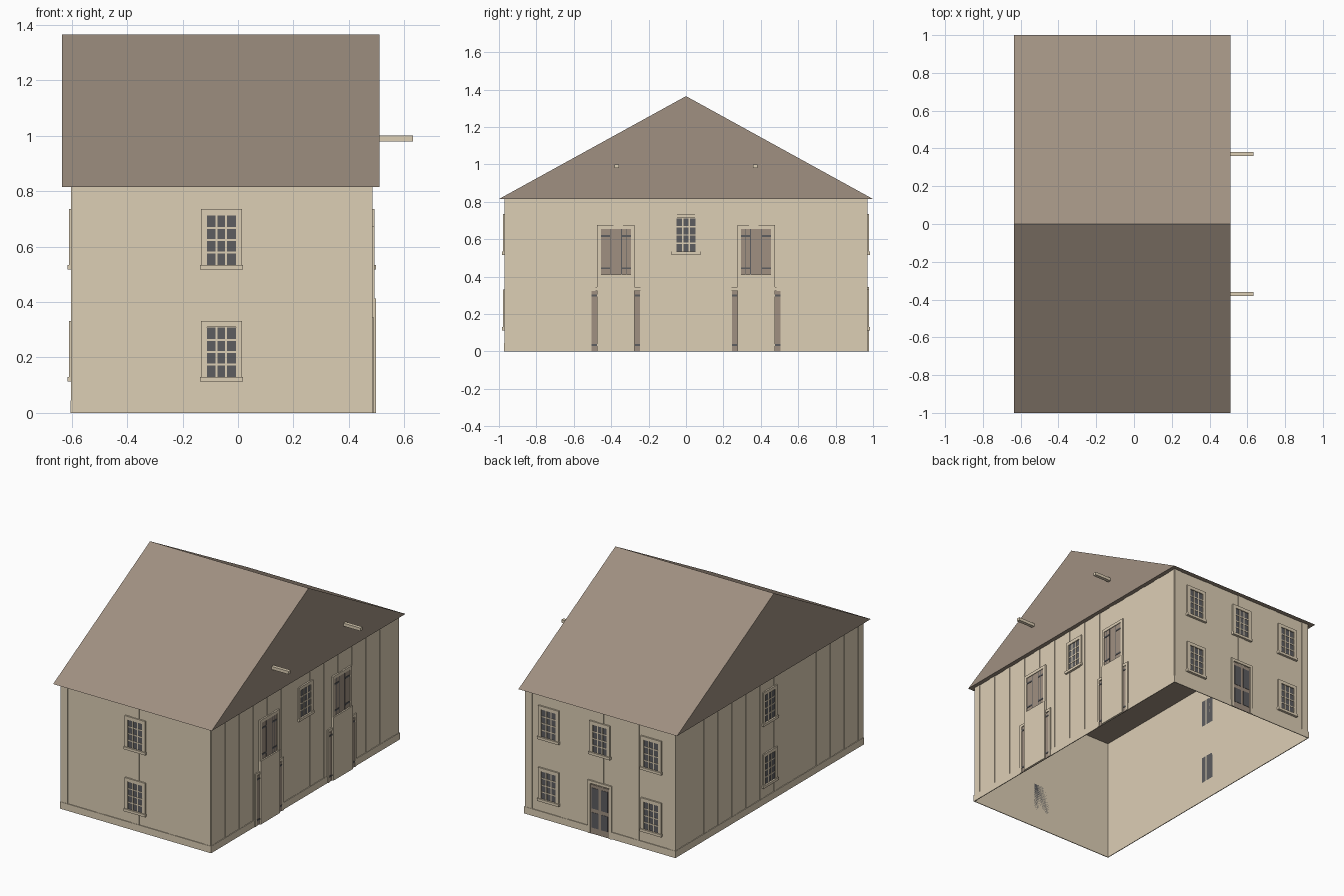
import bpy
import bmesh
from mathutils import Matrix

cube = bpy.data.objects.get("Cube")
if cube:
    bpy.data.objects.remove(cube, do_unlink=True)


def material(name, rgb):
    m = bpy.data.materials.new(name)
    m.use_nodes = True
    m.diffuse_color = (*rgb, 1)
    m.node_tree.nodes["Principled BSDF"].inputs["Base Color"].default_value = (*rgb, 1)
    return m


CREAM = material("cream timber", (0.72, 0.62, 0.46))
BROWN = material("brown boards", (0.35, 0.28, 0.22))
GREY = material("dark grey", (0.11, 0.11, 0.115))

X0, X1, Y, EAVE, RIDGE = -0.60, 0.482, 0.968, 0.815, 1.365


def finish(name, bm, mat):
    me = bpy.data.meshes.new(name)
    bm.to_mesh(me)
    bm.free()
    me.materials.append(mat)
    ob = bpy.data.objects.new(name, me)
    bpy.context.collection.objects.link(ob)
    return ob


def add_box(bm, lo, hi):
    size = [b - a for a, b in zip(lo, hi)]
    mid = [(a + b) / 2 for a, b in zip(lo, hi)]
    return bmesh.ops.create_cube(bm, size=1, matrix=Matrix.Translation(mid) @ Matrix.Diagonal((*size, 1)))


def on_wall(wall, name, mat, boxes):
    """Boxes are (u0, u1, z0, z1, depth) standing out from one wall."""
    bm = bmesh.new()
    for u0, u1, z0, z1, d in boxes:
        base, sign = {"front": (-Y, -1), "back": (Y, 1), "left": (X1, 1), "right": (X0, -1)}[wall]
        n0, n1 = sorted((base, base + sign * d))
        if wall in ("front", "back"):
            add_box(bm, (u0, n0, z0), (u1, n1, z1))
        else:
            add_box(bm, (n0, u0, z0), (n1, u1, z1))
    return finish(f"{wall}_{name}", bm, mat)


# Open-bottomed wall shell
bm = bmesh.new()
add_box(bm, (X0, -Y, 0), (X1, Y, EAVE))
bm.normal_update()
bmesh.ops.delete(bm, geom=[f for f in bm.faces if abs(f.normal.z) > 0.5], context="FACES_ONLY")
finish("walls", bm, CREAM)

# Gabled roof prism
bm = bmesh.new()
ends = [[bm.verts.new((x, y, z)) for y, z in ((-1, EAVE), (1, EAVE), (0, RIDGE))]
        for x in (-0.635, 0.51)]
for end in ends:
    bm.faces.new(end)
for i in range(3):
    j = (i + 1) % 3
    bm.faces.new((ends[0][i], ends[0][j], ends[1][j], ends[1][i]))
bmesh.ops.recalc_face_normals(bm, faces=bm.faces)
finish("roof", bm, BROWN)

# Hoist beams through the gable
for y, side in ((-0.37, "near"), (0.37, "far")):
    bm = bmesh.new()
    add_box(bm, (0.48, y - 0.011, 0.98), (0.632, y + 0.011, 1.0))
    finish(f"{side}_hoist_beam", bm, CREAM)


# Vertical battens and skirting board on each wall
for wall, a, b, gaps in (("front", X0, X1, 4), ("back", X0, X1, 4),
                         ("left", -Y, Y, 13), ("right", -Y, Y, 13)):
    w = 0.05
    step = (b - a - w) / gaps
    on_wall(wall, "battens", CREAM,
            [(a + i * step, a + i * step + w, 0, EAVE, 0.003) for i in range(gaps + 1)])
    on_wall(wall, "skirting", CREAM, [(a - 0.005, b + 0.005, 0.0, 0.045, 0.005)])


def frame(u, half, z0, z1, t, depth, sill=True):
    boxes = [(u - half, u - half + t, z0, z1, depth), (u + half - t, u + half, z0, z1, depth),
             (u - half + t, u + half - t, z1 - t, z1, depth)]
    if sill:
        boxes.append((u - half - 0.004, u + half + 0.004, z0 - 0.005, z0 + 0.012, depth + 0.006))
    return boxes


def bars(u0, u1, z0, z1, cols, rows, t, depth):
    out = [(u0 + (u1 - u0) * i / cols - t / 2, u0 + (u1 - u0) * i / cols + t / 2, z0, z1, depth)
           for i in range(1, cols)]
    out += [(u0, u1, z0 + (z1 - z0) * i / rows - t / 2, z0 + (z1 - z0) * i / rows + t / 2, depth - 0.0005)
            for i in range(1, rows)]
    return out


def window(wall, name, u, z):
    on_wall(wall, name + "_glass", GREY, [(u - 0.055, u + 0.055, z + 0.012, z + 0.19, 0.005)])
    on_wall(wall, name + "_frame", CREAM, frame(u, 0.074, z, z + 0.213, 0.022, 0.01)
            + bars(u - 0.052, u + 0.052, z + 0.012, z + 0.19, 3, 4, 0.007, 0.0075))


LOW, HIGH, MID = 0.118, 0.522, -0.06
for z, level in ((LOW, "lower"), (HIGH, "upper")):
    window("front", level + "_window", MID, z)
    window("right", level + "_window", 0, z)
    for u, col in ((0.31, "east"), (-0.43, "west")):
        window("back", f"{level}_{col}_window", u, z)
window("back", "upper_middle_window", MID, HIGH)
window("left", "middle_window", 0, HIGH)

# Glazed double door at the back
on_wall("back", "door_leaf", BROWN, [(MID - 0.07, MID + 0.07, 0, 0.32, 0.006)])
on_wall("back", "door_frame", CREAM, frame(MID, 0.085, 0, 0.345, 0.018, 0.01, sill=False))
on_wall("back", "door_glass", GREY,
        [(u - 0.024, u + 0.024, z0, z1, 0.008)
         for u in (MID - 0.034, MID + 0.034) for z0, z1 in ((0.04, 0.14), (0.165, 0.30))])

# Two loading bays: wide door, covering panel and shuttered hatch above
for s, side in ((-1, "near"), (1, "far")):
    c = s * 0.375
    on_wall("left", side + "_bay_panel", CREAM, [(c - 0.1, c + 0.1, 0, 0.412, 0.015)])
    on_wall("left", side + "_bay_door", BROWN, [(c - 0.13, c + 0.13, 0, 0.322, 0.006)])
    on_wall("left", side + "_bay_door_frame", CREAM,
            frame(c, 0.148, 0, 0.345, 0.018, 0.009, sill=False))
    on_wall("left", side + "_hatch_frame", CREAM,
            frame(c, 0.1, 0.412, 0.675, 0.02, 0.01, sill=False))
    on_wall("left", side + "_hatch_shutters", BROWN, [(c - 0.082, c + 0.082, 0.412, 0.655, 0.006)])
    straps = [(c + k * 0.056 - 0.025, c + k * 0.056 + 0.025, z, z + 0.01, 0.0085)
              for k in (-1, 1) for z in (0.44, 0.612)]
    straps += [(c + k - 0.002, c + k + 0.002, 0.412, 0.655, 0.007)
               for k in (-0.03 * -s, 0.03 * -s, 0.055 * -s)]
    straps += [(c + k * 0.115 - 0.014, c + k * 0.115 + 0.014, z, z + 0.01, 0.0085)
               for k in (-1, 1) for z in (0.03, 0.295)]
    on_wall("left", side + "_hinges", GREY, straps)
